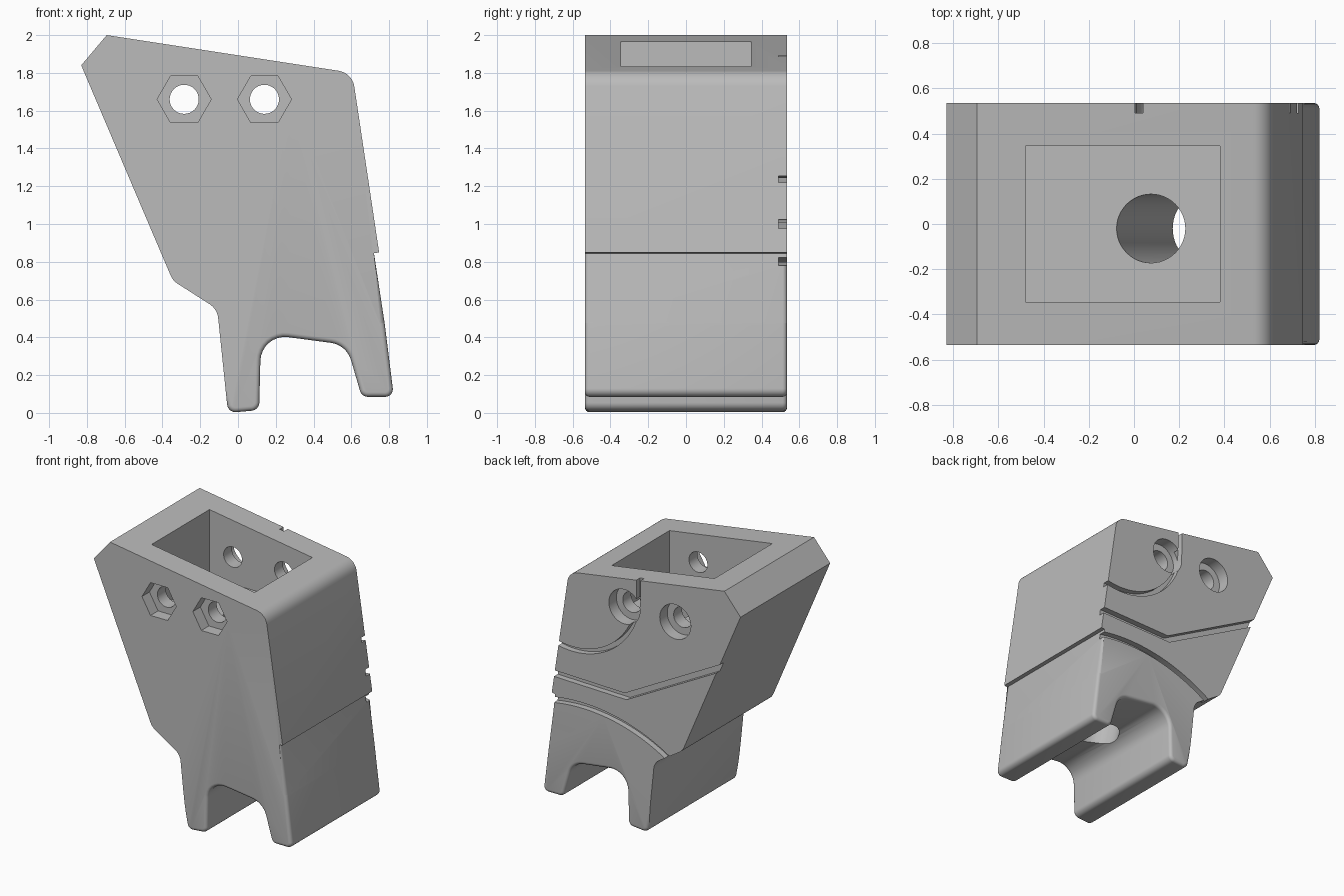
import bpy, bmesh, math
from mathutils import Vector

if "Cube" in bpy.data.objects:
    bpy.data.objects.remove(bpy.data.objects["Cube"])

HALF = 0.535          # half depth of the body
GROOVE = 0.49         # floor of the back grooves

grey = bpy.data.materials.new("plain_grey")
grey.use_nodes = True
grey.diffuse_color = (0.5, 0.5, 0.5, 1)
grey.node_tree.nodes["Principled BSDF"].inputs["Base Color"].default_value = (0.5, 0.5, 0.5, 1)


def loft(name, lower, upper, round_edge=None, width=0.0):
    """Closed solid between two matching loops of points."""
    bm = bmesh.new()
    a = [bm.verts.new(p) for p in lower]
    b = [bm.verts.new(p) for p in upper]
    n = len(a)
    bm.faces.new(a)
    bm.faces.new(b[::-1])
    for i in range(n):
        j = (i + 1) % n
        bm.faces.new((a[i], b[i], b[j], a[j]))
    bmesh.ops.recalc_face_normals(bm, faces=bm.faces)
    if round_edge:
        chosen = [e for e in bm.edges if round_edge(e)]
        bmesh.ops.bevel(bm, geom=chosen, offset=width, segments=4, profile=0.5,
                        affect='EDGES', clamp_overlap=False)
    mesh = bpy.data.meshes.new(name)
    bm.to_mesh(mesh)
    bm.free()
    mesh.materials.append(grey)
    ob = bpy.data.objects.new(name, mesh)
    bpy.context.collection.objects.link(ob)
    return ob


def prism(name, outline, y0, y1, **kw):
    """Extrude an (x, z) outline along y."""
    return loft(name, [(x, y0, z) for x, z in outline],
                [(x, y1, z) for x, z in outline], **kw)


def rounded(corners, steps=8):
    """Outline from (x, z, radius) corners."""
    out = []
    for i, (x, z, r) in enumerate(corners):
        p = Vector((x, z))
        if r == 0:
            out.append(p)
            continue
        u = (Vector(corners[i - 1][:2]) - p).normalized()
        v = (Vector(corners[(i + 1) % len(corners)][:2]) - p).normalized()
        half = u.angle(v) / 2
        centre = p + (u + v).normalized() * r / math.sin(half)
        t = r / math.tan(half)
        start, end = p + u * t - centre, p + v * t - centre
        turn = math.atan2(start.x * end.y - start.y * end.x, start.dot(end))
        for k in range(steps + 1):
            c, s = math.cos(turn * k / steps), math.sin(turn * k / steps)
            out.append(centre + Vector((start.x * c - start.y * s,
                                        start.x * s + start.y * c)))
    return out


def arc(cx, cz, r, a0, a1, n):
    return [Vector((cx + r * math.cos(math.radians(a0 + (a1 - a0) * i / n)),
                    cz + r * math.sin(math.radians(a0 + (a1 - a0) * i / n))))
            for i in range(n + 1)]


def ribbon(path, width):
    """Band of constant width along an open path."""
    left, right = [], []
    for i, p in enumerate(path):
        d = (path[min(i + 1, len(path) - 1)] - path[max(i - 1, 0)]).normalized()
        side = Vector((-d.y, d.x)) * width / 2
        left.append(p + side)
        right.append(p - side)
    return left + right[::-1]


# Body: side profile with two feet, an arch and a step on the right wall
profile = rounded([
    (-0.695, 2.0, 0), (-0.83, 1.84, 0), (-0.345, 0.70, 0.1), (-0.11, 0.55, 0.1),
    (-0.053, 0.0, 0.045), (0.112, 0.015, 0.045), (0.122, 0.42, 0.13),
    (0.575, 0.36, 0.13), (0.655, 0.085, 0.045), (0.825, 0.085, 0.04),
    (0.777, 0.47, 0.6), (0.72, 0.845, 0), (0.747, 0.85, 0), (0.605, 1.80, 0.1)])


def soft_edge(e):
    p, q = (v.co for v in e.verts)
    m = (p + q) / 2
    return p.y == q.y and m.z < 0.84 and (m.x > 0.05 or m.z < 0.04)


body = prism("bucket_tooth_body", profile, -HALF, HALF, round_edge=soft_edge, width=0.024)
cutters = []

# Rectangular pocket in the top
cutters.append(prism("pocket_cutter",
                     [(-0.48, 1.455), (0.38, 1.455), (0.38, 2.2), (-0.48, 2.2)], -0.345, 0.345))

# Slanted round passage from the pocket floor to the arch
ring = arc(0, 0, 0.152, 0, 360, 48)[:-1]


def passage_ring(z):
    shift = 0.075 + (1.455 - z) * 0.23
    return [(p.x + shift, p.y - 0.02, z) for p in ring]


cutters.append(loft("passage_cutter", passage_ring(0.25), passage_ring(1.52)))

# Bolt holes: hexagon recess in front, round recess behind
for x in (-0.285, 0.14):
    cutters.append(prism("bolt_cutter", arc(x, 1.66, 0.077, 0, 360, 32)[:-1], -0.7, 0.7))
    cutters.append(prism("hexagon_cutter", arc(x, 1.66, 0.143, 0, 360, 6)[:-1], -0.7, -0.445))
    cutters.append(prism("recess_cutter", arc(x, 1.66, 0.13, 0, 360, 40)[:-1], 0.445, 0.7))

# Decorative grooves on the back
hook = [Vector((0.023, 2.1))] + arc(0.573, 1.775, 0.55, 180, 288, 30)
bend = [Vector((0.9, 1.005)), Vector((0.13, 0.985)), Vector((-0.85, 1.51))]
bow = arc(0.5, -0.55, 1.37, 74, 130, 40)
for path, width in ((hook, 0.035), (bend, 0.048), (bow, 0.042)):
    cutters.append(prism("groove_cutter", ribbon(path, width), GROOVE, 0.7))

# Cut everything out of the body, then drop the cutters
bpy.context.view_layer.objects.active = body
for cutter in cutters:
    mod = body.modifiers.new("cut", 'BOOLEAN')
    mod.operation = 'DIFFERENCE'
    mod.solver = 'EXACT'
    mod.object = cutter
    bpy.ops.object.modifier_apply(modifier=mod.name)
    bpy.data.objects.remove(cutter)

bpy.ops.object.select_all(action='DESELECT')
body.select_set(True)
bpy.ops.object.shade_smooth_by_angle(angle=math.radians(30))
